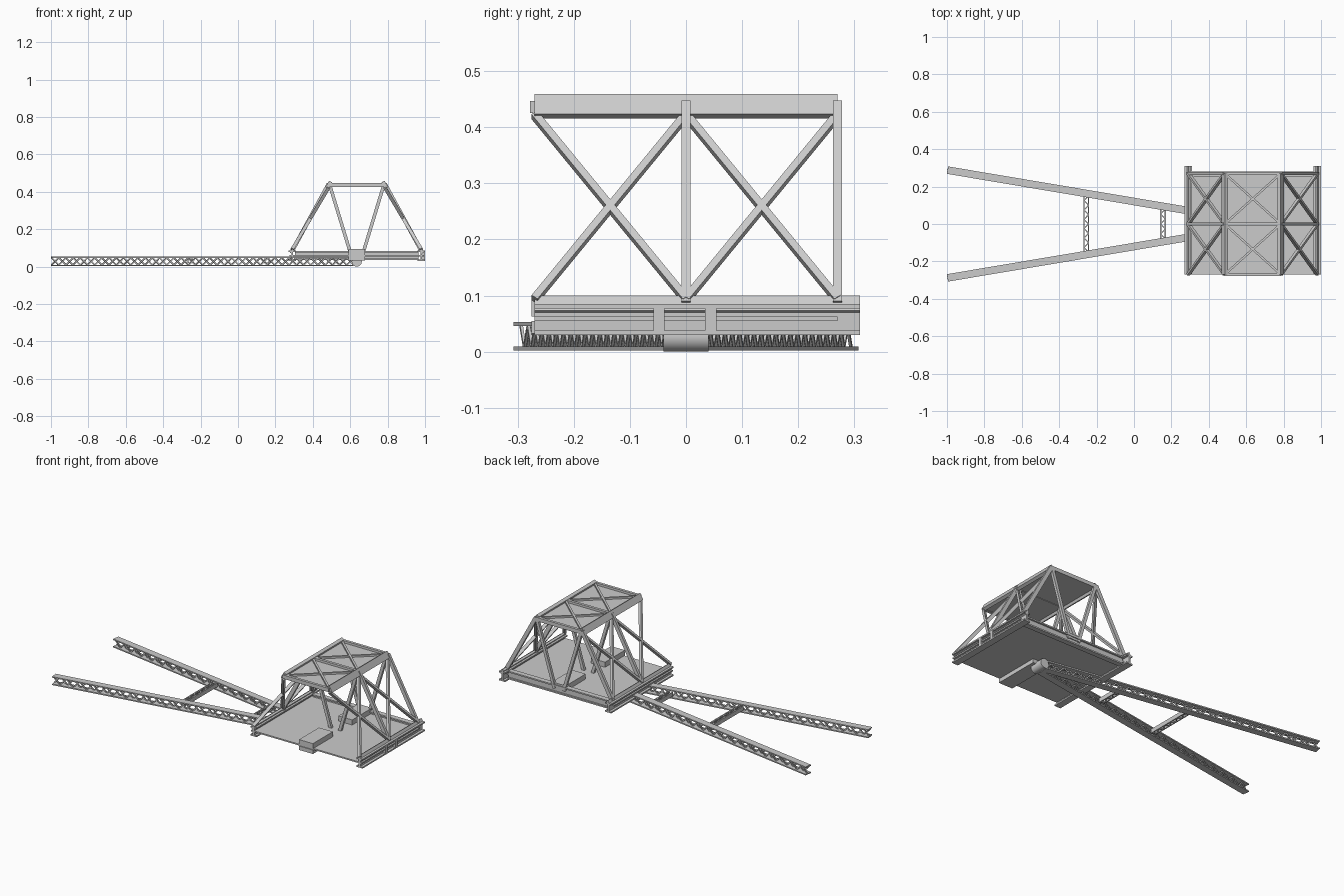
import bpy
import bmesh
from mathutils import Vector, Matrix

cube = bpy.data.objects.get("Cube")
if cube:
    bpy.data.objects.remove(cube)

steel = bpy.data.materials.new("light_grey_steel")
steel.use_nodes = True
COLOUR = (0.6, 0.6, 0.6, 1)
steel.diffuse_color = COLOUR
steel.node_tree.nodes["Principled BSDF"].inputs["Base Color"].default_value = COLOUR

MID = 0.635                 # x of the frame's centre line
TOP, BOTTOM = 0.15, 0.345   # half spans of the frame
ZT, ZB = 0.437, 0.085
ROWS = (-0.27, 0, 0.27)


def bar(bm, a, b, width, depth, normal=(0, 0, 1)):
    """Straight box from a to b; depth runs along the given normal."""
    a, b = Vector(a), Vector(b)
    axis = (b - a).normalized()
    side = Vector(normal).cross(axis).normalized()
    up = axis.cross(side)
    m = Matrix((axis * (b - a).length, side * width, up * depth)).transposed().to_4x4()
    m.translation = (a + b) / 2
    bmesh.ops.create_cube(bm, size=1, matrix=m)


def box(bm, x0, x1, y0, y1, z0, z1):
    m = Matrix.Diagonal((x1 - x0, y1 - y0, z1 - z0, 1))
    m.translation = ((x0 + x1) / 2, (y0 + y1) / 2, (z0 + z1) / 2)
    bmesh.ops.create_cube(bm, size=1, matrix=m)


def finish(name, bm):
    mesh = bpy.data.meshes.new(name)
    bmesh.ops.recalc_face_normals(bm, faces=bm.faces)
    bm.to_mesh(mesh)
    bm.free()
    mesh.materials.append(steel)
    obj = bpy.data.objects.new(name, mesh)
    bpy.context.collection.objects.link(obj)
    return obj


# Floor plate
bm = bmesh.new()
box(bm, MID - 0.36, MID + 0.36, -0.27, 0.27, 0.055, 0.063)
finish("floor_plate", bm)

# Back edge girder
bm = bmesh.new()
box(bm, MID - 0.33, MID + 0.33, 0.262, 0.27, 0.035, 0.08)
for z in (0.035, 0.075):
    box(bm, MID - 0.33, MID + 0.33, 0.25, 0.28, z, z + 0.008)
finish("back_girder", bm)

# Short box beams running in from the front and back edges
bm = bmesh.new()
for s in (-1, 1):
    y0, y1 = sorted((s * 0.275, s * 0.09))
    box(bm, MID - 0.045, MID + 0.045, y0, y1, 0.063, 0.093)
box(bm, MID - 0.045, MID + 0.045, -0.275, 0, 0.032, 0.055)
finish("pivot_beams", bm)

for side, s in (("left", 1), ("right", -1)):
    xt, xb = MID + s * TOP, MID + s * BOTTOM
    normal = Vector((s * (ZT - ZB), 0, BOTTOM - TOP)).normalized()
    slope = Vector((xt - xb, 0, ZT - ZB)).normalized()

    # End girder with web, flanges and brackets
    bm = bmesh.new()
    box(bm, xb - 0.005, xb + 0.005, -0.27, 0.31, 0.035, 0.085)
    for z in (0.03, 0.077):
        box(bm, xb - 0.02, xb + 0.02, -0.27, 0.31, z, z + 0.008)
    if s > 0:
        for y in (-0.048, 0.044):
            box(bm, xb, MID + 0.365, y - 0.01, y + 0.01, 0.03, 0.083)
    finish(side + "_end_girder", bm)

    # Tilted edge plates at the foot and head of the sloping wall
    bm = bmesh.new()
    foot = Vector((xb, -0.27, 0.084))
    bar(bm, foot, foot + Vector((0, 0.58, 0)), 0.03, 0.012, normal)
    head = Vector((xt, -0.27, ZT))
    bar(bm, head, head + Vector((0, 0.54, 0)), 0.04, 0.018, normal)
    finish(side + "_edge_plates", bm)

    # Sloping legs and inner struts in the middle and back rows
    bm = bmesh.new()
    for y in ROWS[1:]:
        bar(bm, (xb, y, ZB), (xt, y, ZT + 0.005), 0.016, 0.022, normal)
        bar(bm, (MID + s * 0.03, y, 0.06), (xt - s * 0.005, y, ZT), 0.016, 0.018, (1, 0, 0))
    finish(side + "_legs", bm)

    # Cross bracing of the sloping wall
    bm = bmesh.new()
    for y0, y1 in zip(ROWS, ROWS[1:]):
        for a, b in ((y0, y1), (y1, y0)):
            bar(bm, (xb, a, ZB + 0.008), (xt, b, ZT - 0.015), 0.013, 0.018, normal)
    finish(side + "_wall_bracing", bm)

# Roof sheet, cross beams and bracing
bm = bmesh.new()
box(bm, MID - TOP, MID + TOP, -0.27, 0.27, 0.428, 0.434)
finish("roof_sheet", bm)
bm = bmesh.new()
for y in ROWS:
    box(bm, MID - TOP, MID + TOP, y - 0.008, y + 0.008, 0.425, 0.447)
finish("roof_beams", bm)
bm = bmesh.new()
for y0, y1 in zip(ROWS, ROWS[1:]):
    for a, b in ((y0, y1), (y1, y0)):
        bar(bm, (MID - TOP, a, 0.438), (MID + TOP, b, 0.438), 0.012, 0.012)
finish("roof_bracing", bm)

# Pivot roller under the floor
bm = bmesh.new()
turn = Matrix.Translation((MID, 0, 0.027)) @ Matrix.Rotation(1.5708, 4, "X")
bmesh.ops.create_cone(bm, cap_ends=True, segments=32, radius1=0.027, radius2=0.027,
                      depth=0.08, matrix=turn)
roller = finish("pivot_roller", bm)
bpy.context.view_layer.objects.active = roller
roller.select_set(True)
bpy.ops.object.shade_smooth_by_angle()
roller.select_set(False)

# Latticed arms spreading from the pivot
BAYS = 42
for side, s in (("left", 1), ("right", -1)):
    inner, outer = Vector((0.62, s * 0.016, 0)), Vector((-0.997, s * 0.288, 0))
    across = (outer - inner).normalized().cross(Vector((0, 0, 1)))
    bm = bmesh.new()
    for z in (0.006, 0.049):
        lift = Vector((0, 0, z))
        bar(bm, inner + lift, outer + lift, 0.04, 0.007)
    finish(side + "_arm_flanges", bm)
    bm = bmesh.new()
    for face in (-1, 1):
        shift = across * face * 0.006
        for i in range(BAYS):
            a, b = (inner.lerp(outer, k / BAYS) + shift for k in (i, i + 1))
            za, zb = (0.008, 0.047) if (i % 2 == 0) == (face > 0) else (0.047, 0.008)
            a.z, b.z = za, zb
            bar(bm, a, b, 0.007, 0.005, across)
    finish(side + "_arm_lattice", bm)

# Latticed ties between the arms
for name, x, half in (("outer_tie", -0.255, 0.15), ("inner_tie", 0.155, 0.08)):
    bm = bmesh.new()
    for dx in (-0.012, 0.012):
        box(bm, x + dx - 0.003, x + dx + 0.003, -half, half, 0.018, 0.042)
    bays = round(half * 2 / 0.025)
    for z in (0.02, 0.04):
        for i in range(bays):
            y0, y1 = (half * (2 * k / bays - 1) for k in (i, i + 1))
            d = 0.012 if i % 2 else -0.012
            bar(bm, (x - d, y0, z), (x + d, y1, z), 0.006, 0.004)
    finish(name, bm)
